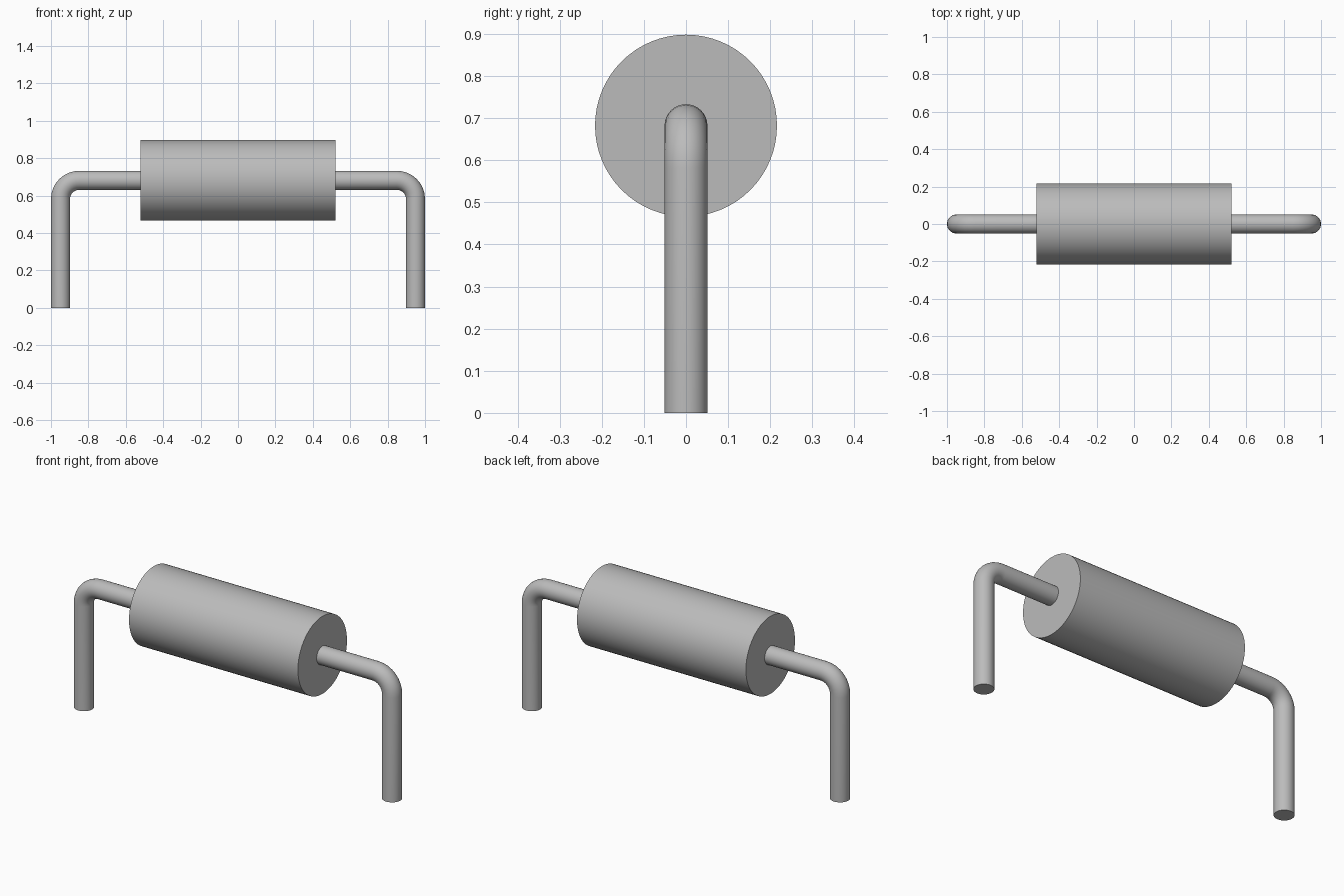
import bpy
import bmesh
from math import cos, sin, pi

if "Cube" in bpy.data.objects:
    bpy.data.objects.remove(bpy.data.objects["Cube"], do_unlink=True)

AXIS_Z = 0.682
BODY_RADIUS, BODY_HALF = 0.216, 0.52
LEAD_RADIUS, LEAD_X = 0.051, 0.949
BEND, BEND_STEPS = 0.1, 8

grey = bpy.data.materials.new("plain grey")
grey.use_nodes = True
colour = (0.5, 0.5, 0.5, 1)
grey.diffuse_color = colour
grey.node_tree.nodes["Principled BSDF"].inputs["Base Color"].default_value = colour


def sweep(name, path, radius, sides):
    """Tube along a path of (x, z, tilt) stations in the xz plane, with capped ends."""
    bm = bmesh.new()
    rings = []
    for x, z, tilt in path:
        ring = []
        for i in range(sides):
            a = 2 * pi * i / sides
            r = radius * cos(a)
            ring.append(bm.verts.new((x + r * cos(tilt), radius * sin(a), z + r * sin(tilt))))
        rings.append(ring)
    for low, high in zip(rings, rings[1:]):
        for i in range(sides):
            j = (i + 1) % sides
            bm.faces.new((low[i], low[j], high[j], high[i]))
    bm.faces.new(rings[0])
    bm.faces.new(rings[-1])
    bmesh.ops.recalc_face_normals(bm, faces=bm.faces)
    mesh = bpy.data.meshes.new(name)
    bm.to_mesh(mesh)
    bm.free()
    mesh.materials.append(grey)
    obj = bpy.data.objects.new(name, mesh)
    bpy.context.collection.objects.link(obj)
    bpy.ops.object.select_all(action="DESELECT")
    obj.select_set(True)
    bpy.context.view_layer.objects.active = obj
    bpy.ops.object.shade_smooth_by_angle()
    return obj


# Cylindrical body lying along x
sweep("body", [(-BODY_HALF, AXIS_Z, pi / 2), (BODY_HALF, AXIS_Z, pi / 2)], BODY_RADIUS, 64)

# Bent wire leads: upright leg, rounded elbow, short run into the body
for name, side in (("left_lead", 1), ("right_lead", -1)):
    path = [(side * LEAD_X, 0, 0)]
    for k in range(BEND_STEPS + 1):
        t = pi / 2 * k / BEND_STEPS
        path.append((side * (LEAD_X - BEND + BEND * cos(t)),
                     AXIS_Z - BEND + BEND * sin(t), side * t))
    path.append((side * (BODY_HALF - 0.01), AXIS_Z, side * pi / 2))
    sweep(name, path, LEAD_RADIUS, 32)
